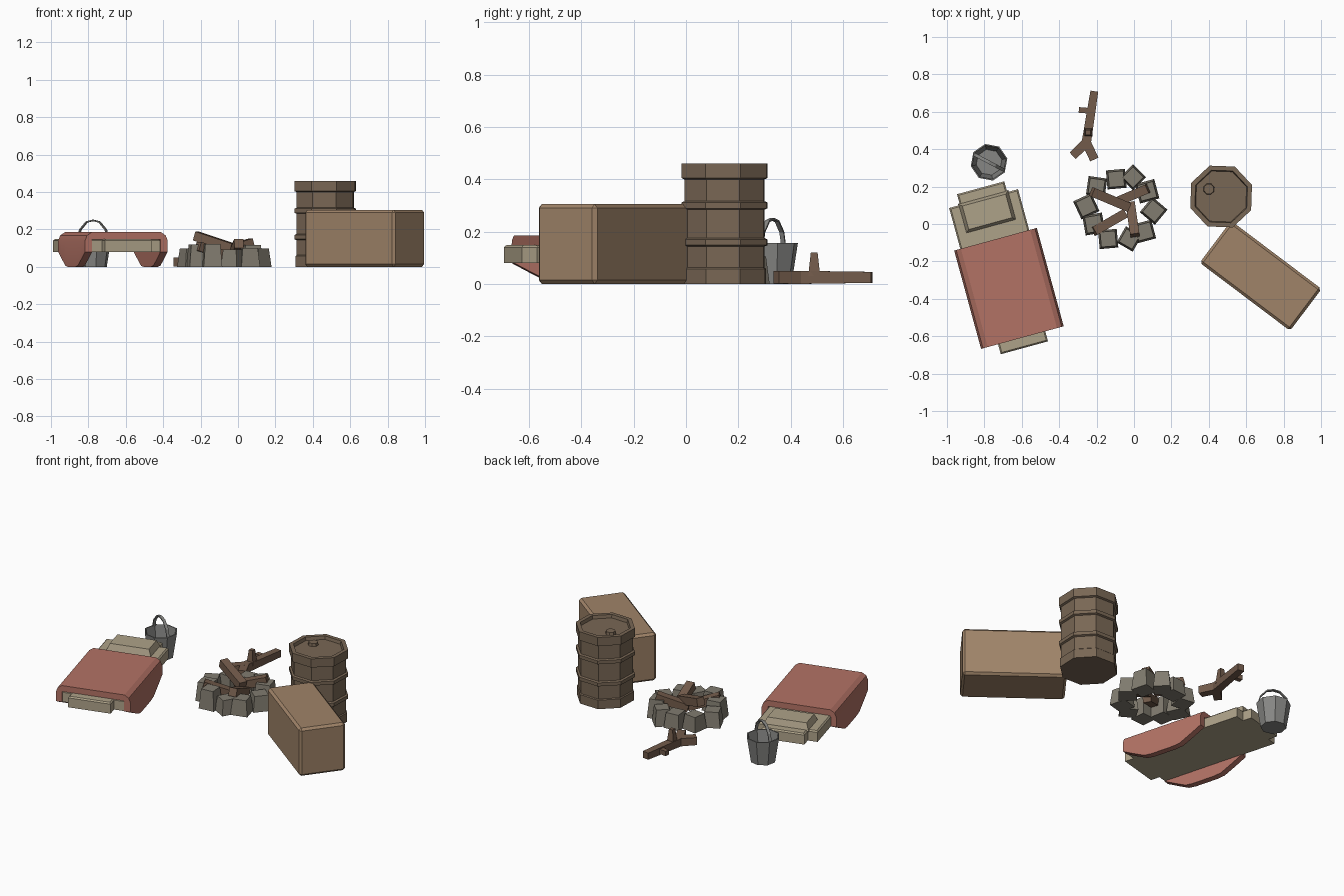
import bpy, bmesh, math, random
from mathutils import Vector, Matrix

if "Cube" in bpy.data.objects:
    bpy.data.objects.remove(bpy.data.objects["Cube"])

random.seed(4)


def material(name, rgb):
    m = bpy.data.materials.new(name)
    m.diffuse_color = (*rgb, 1)
    m.use_nodes = True
    m.node_tree.nodes["Principled BSDF"].inputs["Base Color"].default_value = m.diffuse_color
    return m


TAN = material("crate_tan", (0.35, 0.23, 0.14))
BROWN = material("barrel_brown", (0.19, 0.135, 0.09))
RED = material("blanket_red", (0.45, 0.17, 0.13))
CREAM = material("mattress_cream", (0.42, 0.36, 0.25))
STONE = material("stone_grey", (0.22, 0.20, 0.16))
WOOD = material("wood", (0.17, 0.105, 0.07))
STEEL = material("steel", (0.24, 0.24, 0.23))


def finish(bm, name, mat, loc=(0, 0, 0), deg=0, smooth=False):
    bmesh.ops.recalc_face_normals(bm, faces=bm.faces)
    me = bpy.data.meshes.new(name)
    bm.to_mesh(me)
    bm.free()
    me.materials.append(mat)
    ob = bpy.data.objects.new(name, me)
    ob.location = loc
    ob.rotation_euler.z = math.radians(deg)
    bpy.context.collection.objects.link(ob)
    if smooth:
        bpy.ops.object.select_all(action='DESELECT')
        ob.select_set(True)
        bpy.context.view_layer.objects.active = ob
        bpy.ops.object.shade_smooth_by_angle(angle=math.radians(30))
    return ob


def loft(bm, rings, closed=False):
    """Skin a list of equal-length point rings; cap the ends unless closed."""
    vs = [[bm.verts.new(p) for p in r] for r in rings]
    n = len(vs[0])
    for a, b in zip(vs, vs[1:] + (vs[:1] if closed else [])):
        for i in range(n):
            bm.faces.new((a[i], a[(i + 1) % n], b[(i + 1) % n], b[i]))
    if not closed:
        bm.faces.new(vs[0])
        bm.faces.new(vs[-1])


def lathe(bm, profile, sides, turn=0, cx=0, cy=0):
    loft(bm, [[(cx + r * math.cos(a), cy + r * math.sin(a), z)
               for a in (math.radians(turn) + math.tau * i / sides for i in range(sides))]
              for r, z in profile])


def rect(w, d, z):
    return [(-w / 2, -d / 2, z), (w / 2, -d / 2, z), (w / 2, d / 2, z), (-w / 2, d / 2, z)]


def beam(bm, a, b, w0, w1=None):
    """Square stick from a to b, tapering from w0 to w1."""
    a, b = Vector(a), Vector(b)
    d = (b - a).normalized()
    ref = Vector((0, 0, 1)) if abs(d.z) < 0.9 else Vector((0, 1, 0))
    s = d.cross(ref).normalized()
    u = s.cross(d)
    loft(bm, [[p + s * i * w / 2 + u * j * w / 2 for i, j in ((-1, -1), (1, -1), (1, 1), (-1, 1))]
              for p, w in ((a, w0), (b, w1 or w0))])


# crate with softened edges
bm = bmesh.new()
loft(bm, [rect(0.605, 0.28, 0), rect(0.605, 0.28, 0.305)])
bmesh.ops.bevel(bm, geom=bm.edges[:], offset=0.014, segments=1, affect='EDGES')
finish(bm, "crate", TAN, (0.677, -0.277, 0), -37)

# barrel: eight-sided, with ribs and recessed lid
R, r = 0.176, 0.164
bm = bmesh.new()
lathe(bm, [(R - .006, 0), (R - .006, .057), (r, .062), (r, .143), (R, .148), (R, .17), (r, .175),
           (r, .284), (R, .289), (R, .311), (r, .316), (r, .40), (R, .405), (R, .46),
           (.15, .46), (.145, .44)], 8, 20.5)
finish(bm, "barrel", BROWN, (0.466, 0.147, 0))
bm = bmesh.new()
lathe(bm, [(.032, .435), (.028, .458)], 8, 20)
finish(bm, "barrel_cap", BROWN, (0.40, 0.187, 0))

# sleeping place, built in its own frame
BED, TURN = (-0.703, -0.234, 0), 15.3
bm = bmesh.new()
loft(bm, [rect(.382, .887, .08), rect(.382, .887, .148)])
bmesh.ops.bevel(bm, geom=[e for e in bm.edges if abs(e.verts[0].co.z - e.verts[1].co.z) > .05],
                offset=.06, segments=2, affect='EDGES')
bmesh.ops.bevel(bm, geom=[e for e in bm.edges if min(v.co.z for v in e.verts) > .14],
                offset=.008, segments=1, affect='EDGES')
finish(bm, "mattress", CREAM, BED, TURN)

bm = bmesh.new()
loft(bm, [rect(.28, .165, .14), rect(.24, .13, .187)])
pillow_at = Vector(BED) + Matrix.Rotation(math.radians(TURN), 3, 'Z') @ Vector((0, .31, 0))
finish(bm, "pillow", CREAM, pillow_at, TURN)

# blanket: inverted U section whose side flaps sag to the ground
rings = []
for v, low in ((-.388, .08), (-.32, .045), (-.24, .006), (-.19, 0), (-.04, 0), (.01, .006), (.09, .045), (.157, .08)):
    half = [(.19, .147), (.19, low), (.229, low), (.229, .14), (.218, .168), (.192, .185)]
    rings.append([(x + .004, v, z) for x, z in half] + [(-x + .004, v, z) for x, z in reversed(half)])
bm = bmesh.new()
loft(bm, rings)
finish(bm, "blanket", RED, BED, TURN, True)

# bucket: open, eight-sided, with hoop handle
bm = bmesh.new()
lathe(bm, [(.075, 0), (.1, .157), (.093, .157), (.07, .012)], 8, 12)
finish(bm, "bucket", STEEL, (-.775, .33, 0))
bm = bmesh.new()
arc = [(-.094, .15), (-.08, .20), (-.04, .243), (0, .252), (.04, .243), (.08, .20), (.094, .15)]
loft(bm, [[(x * k, y, .15 + (z - .15) * k) for y, k in ((-.009, 1), (.009, 1), (.009, .93), (-.009, .93))]
          for x, z in arc])
finish(bm, "bucket_handle", STEEL, (-.775, .33, 0), -28)

# ring of fire stones
stones = [(-.2, .2, -8), (-.095, .24, 5), (-.005, .25, 45), (.07, .175, 15), (.105, .07, 50),
          (.055, -.04, 15), (-.025, -.08, 60), (-.138, -.08, 5), (-.215, 0, 10), (-.255, .095, 25)]
for i, (x, y, a) in enumerate(stones):
    s = random.uniform(.098, .108)
    bm = bmesh.new()
    loft(bm, [rect(s, s, 0), rect(s * .8, s * .8, random.uniform(.09, .125))])
    finish(bm, f"fire_stone_{i + 1}", STONE, (x, y, 0), a)

# firewood leaning over the ring
logs = [((-.225, .172, .165), (-.03, .09, .10)), ((.075, .19, .128), (-.1, .115, .075)),
        ((-.02, .11, .06), (.005, -.06, .125)), ((-.215, -.04, .11), (-.05, .055, .05))]
for i, (a, b) in enumerate(logs):
    bm = bmesh.new()
    beam(bm, a, b, .05)
    finish(bm, f"firewood_{i + 1}", WOOD)

# forked branch lying on the ground
bm = bmesh.new()
F = (-.255, .435, .025)
beam(bm, (-.212, .71, .025), F, .042, .05)
beam(bm, F, (-.328, .365, .025), .05, .048)
beam(bm, F, (-.212, .345, .025), .05, .048)
beam(bm, (-.235, .605, .025), (-.295, .61, .025), .03)
beam(bm, (-.245, .49, .03), (-.245, .49, .12), .046, .026)
finish(bm, "forked_branch", WOOD)
